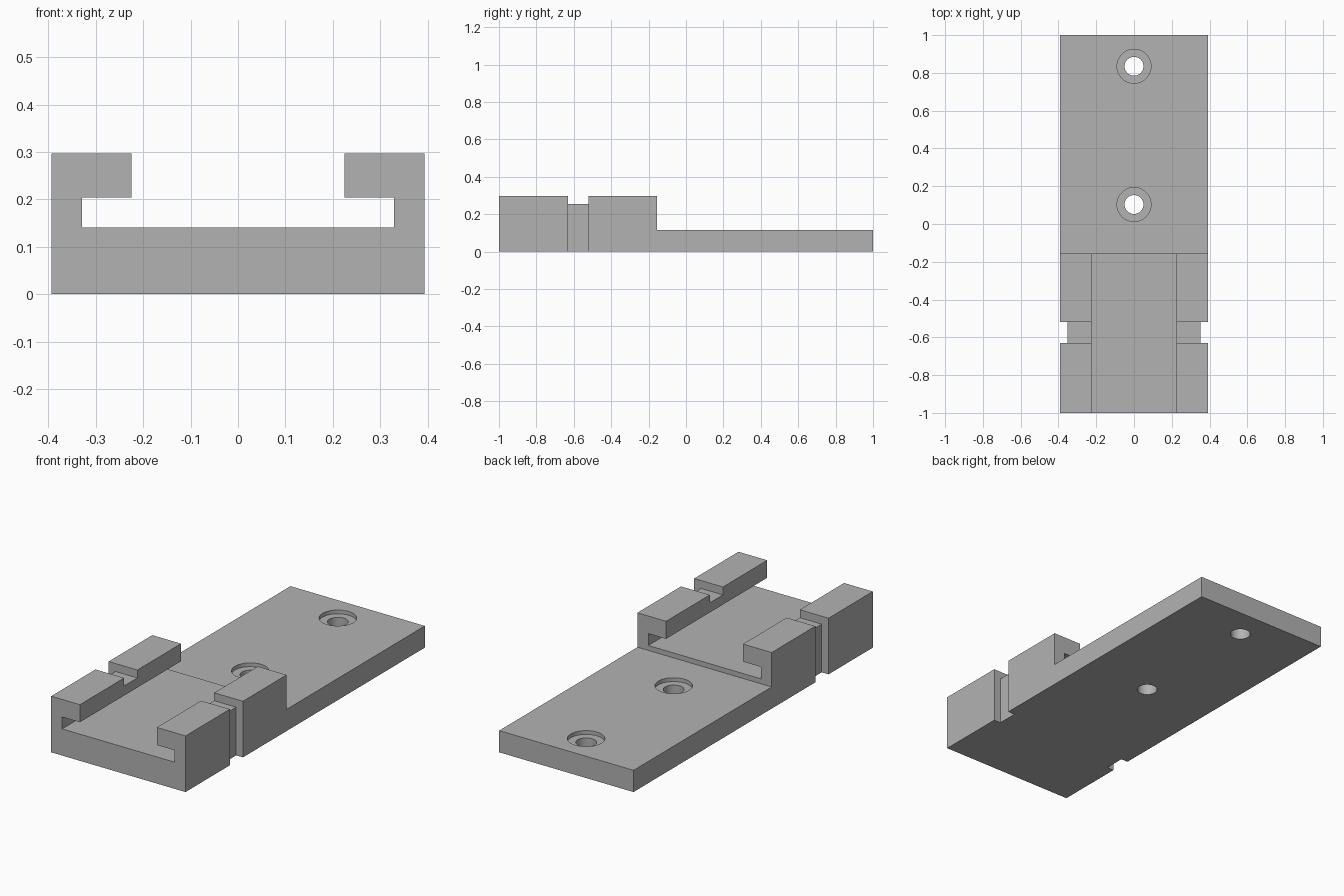
import bpy
import bmesh
from mathutils import Matrix, Vector

default = bpy.data.objects.get("Cube")
if default:
    bpy.data.objects.remove(default, do_unlink=True)

# Single grey material
grey = bpy.data.materials.new("plain_grey")
grey.use_nodes = True
colour = (0.45, 0.45, 0.45, 1)
grey.diffuse_color = colour
grey.node_tree.nodes["Principled BSDF"].inputs["Base Color"].default_value = colour


def make_object(name, bm):
    bmesh.ops.recalc_face_normals(bm, faces=bm.faces)
    mesh = bpy.data.meshes.new(name)
    bm.to_mesh(mesh)
    bm.free()
    mesh.materials.append(grey)
    obj = bpy.data.objects.new(name, mesh)
    bpy.context.collection.objects.link(obj)
    return obj


def box(name, low, high):
    low, high = Vector(low), Vector(high)
    bm = bmesh.new()
    place = Matrix.Translation((low + high) / 2) @ Matrix.Diagonal((*(high - low), 1))
    bmesh.ops.create_cube(bm, size=1, matrix=place)
    return make_object(name, bm)


def cylinder(name, radius, y, bottom, top):
    bm = bmesh.new()
    bmesh.ops.create_cone(bm, cap_ends=True, segments=48, radius1=radius, radius2=radius,
                          depth=top - bottom,
                          matrix=Matrix.Translation((0, y, (bottom + top) / 2)))
    return make_object(name, bm)


# Body: slotted channel section swept along the whole length
half = [(0.393, 0), (0.393, 0.297), (0.225, 0.297), (0.225, 0.204), (0.329, 0.204), (0.329, 0.141)]
section = half + [(-x, z) for x, z in reversed(half)]
bm = bmesh.new()
face = bm.faces.new([bm.verts.new((x, -1, z)) for x, z in section])
sweep = bmesh.ops.extrude_face_region(bm, geom=[face])
bmesh.ops.translate(bm, vec=(0, 2, 0),
                    verts=[v for v in sweep["geom"] if isinstance(v, bmesh.types.BMVert)])
body = make_object("mounting_bracket", bm)

# Rear plate step, and tie groove over the top and sides of the rails
plate_top = 0.115
front, back = -0.63, -0.52
cutters = [box("rear_step_cutter", (-1, -0.155, plate_top), (1, 1.2, 1)),
           box("groove_top_cutter", (-1, front, 0.255), (1, back, 1))]
for side, name in ((-1, "right"), (1, "left")):
    inner, outer = sorted((side * 0.353, side * 0.6))
    cutters.append(box(name + "_groove_cutter", (inner, front, -0.1), (outer, back, 1)))

# Counterbored screw holes
for y, name in ((0.103, "front"), (0.835, "rear")):
    cutters.append(cylinder(name + "_hole_cutter", 0.05, y, -0.1, 0.3))
    cutters.append(cylinder(name + "_counterbore_cutter", 0.09, y, plate_top - 0.02, 0.3))

for cutter in cutters:
    cutter.hide_render = True
    cutter.hide_viewport = True
    cut = body.modifiers.new(cutter.name, "BOOLEAN")
    cut.operation = "DIFFERENCE"
    cut.solver = "EXACT"
    cut.object = cutter

# Apply the cuts, then remove the cutters
bpy.context.view_layer.update()
evaluated = body.evaluated_get(bpy.context.evaluated_depsgraph_get())
body.data = bpy.data.meshes.new_from_object(evaluated)
body.modifiers.clear()
for cutter in cutters:
    bpy.data.objects.remove(cutter, do_unlink=True)

# Smooth hole walls with sharp edges
bpy.context.view_layer.objects.active = body
body.select_set(True)
bpy.ops.object.shade_smooth_by_angle()
